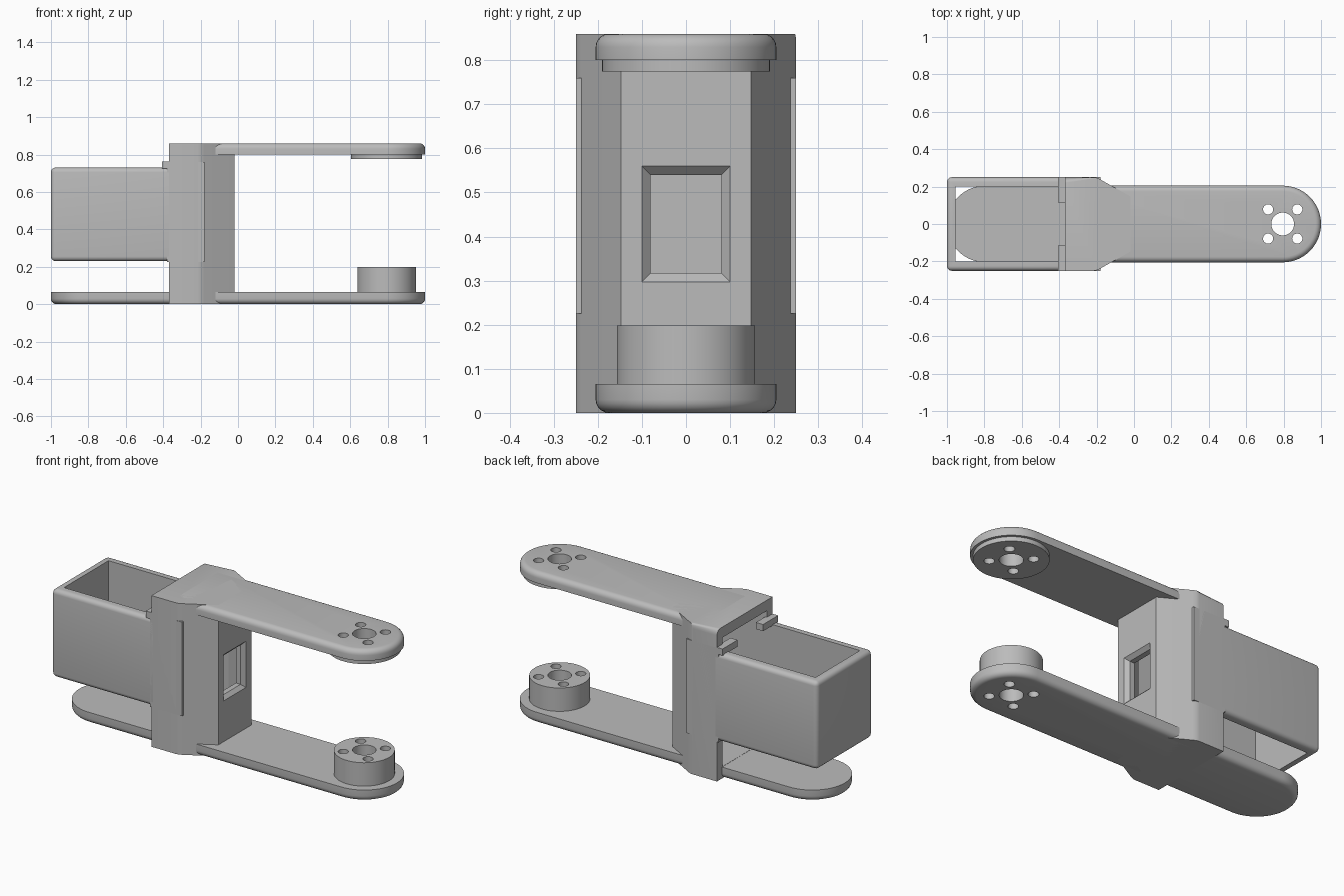
import bpy, bmesh, math

cube = bpy.data.objects.get("Cube")
if cube:
    bpy.data.objects.remove(cube, do_unlink=True)

grey = bpy.data.materials.new("plain_grey")
grey.use_nodes = True
GREY = (0.5, 0.5, 0.5, 1)
grey.diffuse_color = GREY
grey.node_tree.nodes["Principled BSDF"].inputs["Base Color"].default_value = GREY


def prism(name, outline, z0, z1, radius=0, pick=None):
    """Extrude an xy outline; round the edges chosen by pick."""
    bm = bmesh.new()
    low = bm.faces.new([bm.verts.new((x, y, z0)) for x, y in outline])
    top = bmesh.ops.extrude_face_region(bm, geom=[low])["geom"]
    for v in top:
        if isinstance(v, bmesh.types.BMVert):
            v.co.z = z1
    bmesh.ops.recalc_face_normals(bm, faces=bm.faces)
    if pick:
        edges = [e for e in bm.edges if pick(e.verts[0].co, e.verts[1].co)]
        bmesh.ops.bevel(bm, geom=edges, offset=radius, segments=5,
                        profile=0.5, affect='EDGES')
    mesh = bpy.data.meshes.new(name)
    bm.to_mesh(mesh)
    bm.free()
    mesh.materials.append(grey)
    ob = bpy.data.objects.new(name, mesh)
    bpy.context.collection.objects.link(ob)
    return ob


def rect(x0, x1, y0, y1):
    return [(x0, y0), (x1, y0), (x1, y1), (x0, y1)]


def arc(cx, cy, r, a0, a1, n):
    return [(cx + r * math.cos(math.radians(a0 + (a1 - a0) * i / n)),
             cy + r * math.sin(math.radians(a0 + (a1 - a0) * i / n)))
            for i in range(n + 1)]


def circle(cx, cy, r, n=48):
    return arc(cx, cy, r, 0, 360, n)[:-1]


def mirrored(half):
    return half + [(x, -y) for x, y in reversed(half)]


def cut(ob, cutter):
    cutter.hide_render = True
    mod = ob.modifiers.new("cut", 'BOOLEAN')
    mod.operation, mod.solver, mod.object = 'DIFFERENCE', 'EXACT', cutter
    bpy.context.view_layer.objects.active = ob
    bpy.ops.object.modifier_apply(modifier=mod.name)
    bpy.data.objects.remove(cutter, do_unlink=True)


# Central column with tapered front, hollow inside and open at the back
column = prism("column", mirrored([(-0.37, 0.25), (-0.215, 0.25), (-0.198, 0.247),
                                   (-0.18, 0.238), (-0.02, 0.148)]),
               0, 0.86, 0.03, lambda a, b: min(a.y, b.y) > 0.249 and min(a.z, b.z) > 0.8)
cut(column, prism("column_cavity", mirrored([(-0.5, 0.2), (-0.2, 0.2), (-0.07, 0.12)]),
                  0.066, 0.8))

# Window in the column front with a flared rim
window = prism("window_hole", rect(-0.2, 0.1, -0.08, 0.08), 0.317, 0.54)
cut(column, window)
flare = prism("window_flare", rect(-0.04, 0, -0.08, 0.08), 0.317, 0.54)
for v in flare.data.vertices:
    if v.co.x > -0.01:
        v.co.y *= 1.5
        v.co.z += 0.04 if v.co.z > 0.4 else -0.04
cut(column, flare)

# Rear sleeve, open at top and bottom
sleeve = prism("rear_sleeve", rect(-1, -0.36, -0.25, 0.25), 0.23, 0.73, 0.025,
               lambda a, b: min(a.x, b.x) < -0.9)
# Round the long side edges of the sleeve
bm = bmesh.new()
bm.from_mesh(sleeve.data)
long_edges = [e for e in bm.edges if abs(e.verts[0].co.x - e.verts[1].co.x) > 0.4]
long_edges = [e for e in long_edges if len(e.link_faces) == 2 and e.calc_face_angle() > 1]
bmesh.ops.bevel(bm, geom=long_edges, offset=0.02, segments=5, profile=0.5, affect='EDGES')
bm.to_mesh(sleeve.data)
bm.free()
cut(sleeve, prism("sleeve_cavity", rect(-0.955, -0.2, -0.2, 0.2), 0.1, 0.9))

# Side cheeks beside the column and stop tabs above the sleeve
for side, s in (("left", 1), ("right", -1)):
    prism(side + "_cheek", rect(-0.38, -0.178, s * 0.22, s * 0.25), 0.225, 0.76)
    prism(side + "_tab", rect(-0.405, -0.36, s * 0.115, s * 0.25), 0.725, 0.763)

# Arms: outer rim rounded, pivot end semicircular
CX, R = 0.795, 0.205
end = arc(CX, 0, R, -90, 90, 32)
lower = prism("lower_arm", end + [(-x, -y) for x, y in end], 0, 0.065, 0.03,
              lambda a, b: max(a.z, b.z) < 0.01)
upper = prism("upper_arm", end + [(-0.25, R), (-0.25, -R)], 0.8, 0.86, 0.03,
              lambda a, b: min(a.z, b.z) > 0.85 and max(a.x, b.x) > -0.2)

# Pivot boss and thrust disc
boss = prism("lower_boss", circle(CX, 0, 0.157, 64), 0.06, 0.198)
disc = prism("upper_disc", circle(CX, 0, 0.19, 64), 0.775, 0.81)

# Centre bore and four screw holes through every pivot part
holes = [(CX, 0, 0.061)] + [(CX + 0.078 * i, 0.078 * j, 0.027)
                            for i in (-1, 1) for j in (-1, 1)]
for part in (lower, upper, boss, disc):
    for x, y, r in holes:
        cut(part, prism("drill", circle(x, y, r, 32), -0.1, 1))

# Shading
for ob in bpy.context.scene.objects:
    if ob.type == 'MESH':
        bpy.ops.object.select_all(action='DESELECT')
        ob.select_set(True)
        bpy.context.view_layer.objects.active = ob
        bpy.ops.object.shade_smooth_by_angle(angle=math.radians(30))
